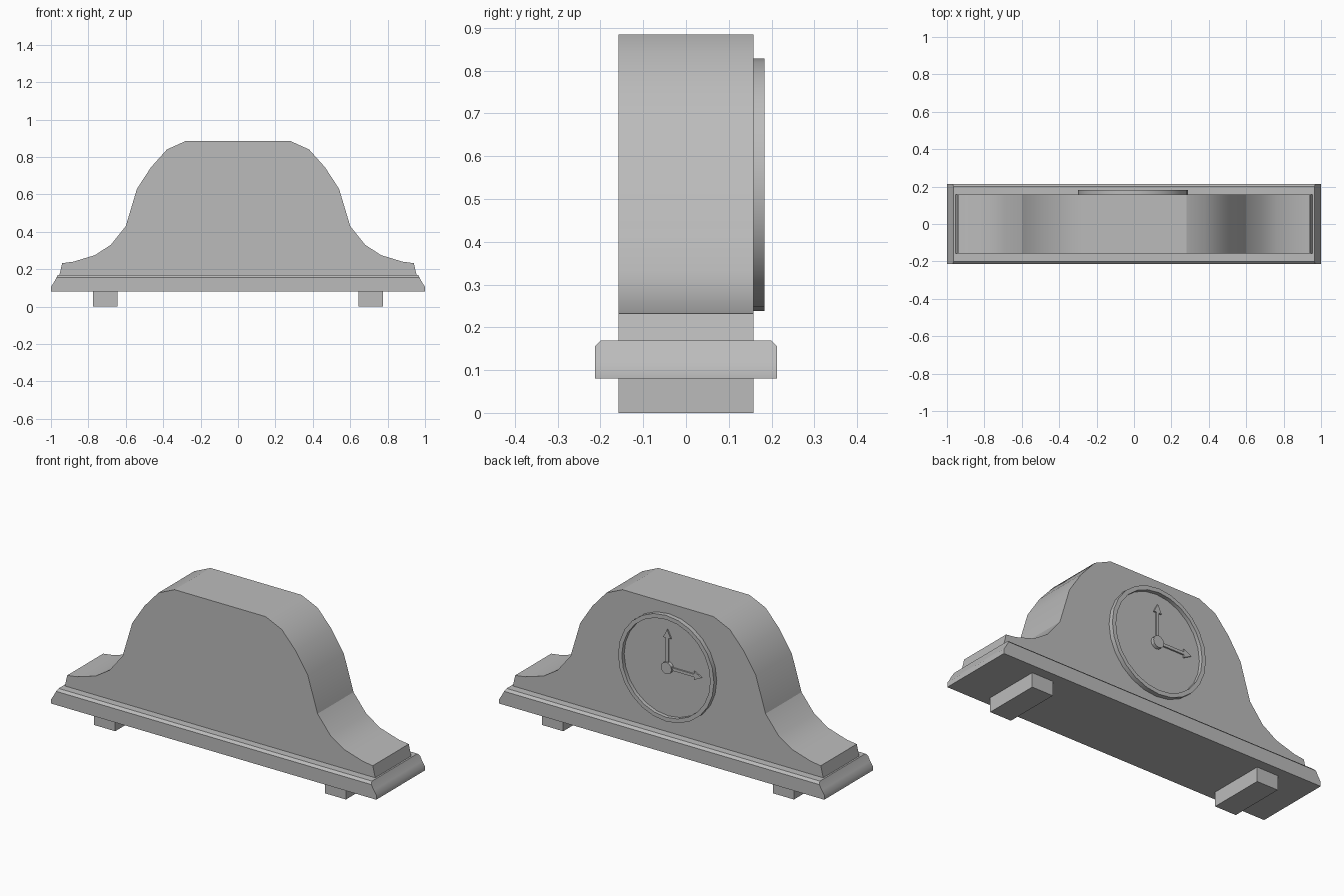
import bpy, bmesh, math

cube = bpy.data.objects.get("Cube")
if cube:
    bpy.data.objects.remove(cube, do_unlink=True)

GREY = (0.5, 0.5, 0.5, 1)
grey = bpy.data.materials.new("plain grey")
grey.use_nodes = True
grey.diffuse_color = GREY
grey.node_tree.nodes["Principled BSDF"].inputs["Base Color"].default_value = GREY

FACE_X, FACE_Z, BACK, SIDES = -0.005, 0.533, 0.158, 24


def finish(name, bm, smooth=0):
    """Make the object; smooth is the largest angle in degrees shaded smooth."""
    bmesh.ops.recalc_face_normals(bm, faces=bm.faces)
    mesh = bpy.data.meshes.new(name)
    bm.to_mesh(mesh)
    bm.free()
    mesh.materials.append(grey)
    obj = bpy.data.objects.new(name, mesh)
    bpy.context.collection.objects.link(obj)
    if smooth:
        bpy.ops.object.select_all(action='DESELECT')
        obj.select_set(True)
        bpy.context.view_layer.objects.active = obj
        bpy.ops.object.shade_smooth_by_angle(angle=math.radians(smooth))


def bridge(bm, a, b):
    for i in range(len(a)):
        j = (i + 1) % len(a)
        bm.faces.new((a[i], a[j], b[j], b[i]))


def extrude_xz(name, points, y0, y1, smooth=0, creases=()):
    """Closed outline in the x-z plane, extruded along y."""
    bm = bmesh.new()
    rings = [[bm.verts.new((x, y, z)) for x, z in points] for y in (y0, y1)]
    bridge(bm, *rings)
    for ring in rings:
        bm.faces.new(ring)
    for edge in bm.edges:
        if any(all(abs(abs(v.co.x) - x) < 0.001 for v in edge.verts) for x in creases):
            edge.smooth = False
    finish(name, bm, smooth)


def circle(radius, sides):
    """Points around the middle of the dial."""
    turns = [2 * math.pi * i / sides for i in range(sides)]
    return [(FACE_X + radius * math.sin(t), FACE_Z + radius * math.cos(t)) for t in turns]


# Case: half outline mirrored, creased at the flat top and the waist
half = [(0.28, 0.885), (0.38, 0.84), (0.465, 0.745), (0.54, 0.63), (0.6, 0.43),
        (0.68, 0.33), (0.765, 0.275), (0.88, 0.24), (0.94, 0.232), (0.957, 0.16)]
extrude_xz("case", half + [(-x, z) for x, z in reversed(half)], -BACK, BACK,
           30, (0.28, 0.6))

# Base: stacked rectangles with moulded ends and a chamfered top
bm = bmesh.new()
rings = []
for hx, hy, z in [(1, 0.213, 0.08), (1, 0.213, 0.105), (0.985, 0.213, 0.128),
                  (0.97, 0.213, 0.156), (0.964, 0.2, 0.169)]:
    rings.append([bm.verts.new((sx * hx, sy * hy, z))
                  for sx, sy in ((-1, -1), (1, -1), (1, 1), (-1, 1))])
for low, high in zip(rings, rings[1:]):
    bridge(bm, low, high)
bm.faces.new(rings[0])
bm.faces.new(rings[-1])
finish("base", bm, 38)

# Feet
for side, name in ((1, "left_foot"), (-1, "right_foot")):
    a, b = side * 0.645, side * 0.775
    extrude_xz(name, [(a, 0), (b, 0), (b, 0.08), (a, 0.08)], -BACK, BACK)

# Dial rim: square section swept around the face
bm = bmesh.new()
section = [(0.295, BACK), (0.295, 0.183), (0.272, 0.183), (0.272, BACK)]
loops = [[bm.verts.new((x, y, z)) for x, z in circle(r, SIDES)] for r, y in section]
for k in range(4):
    bridge(bm, loops[k], loops[(k + 1) % 4])
finish("dial_rim", bm, 30)

# Dial and hub
extrude_xz("dial", circle(0.275, SIDES), BACK - 0.005, BACK + 0.004, 30)
extrude_xz("hub", circle(0.033, 12), BACK, 0.181, 30)

# Arrow-shaped hands, one up and one turned to the side
arrow = [(-0.008, 0), (0.008, 0), (0.008, 0.165), (0.024, 0.165),
         (0, 0.212), (-0.024, 0.165), (-0.008, 0.165)]
for name, points in (("minute_hand", arrow), ("hour_hand", [(-z, x) for x, z in arrow])):
    extrude_xz(name, [(FACE_X + x, FACE_Z + z) for x, z in points], 0.166, 0.174)
